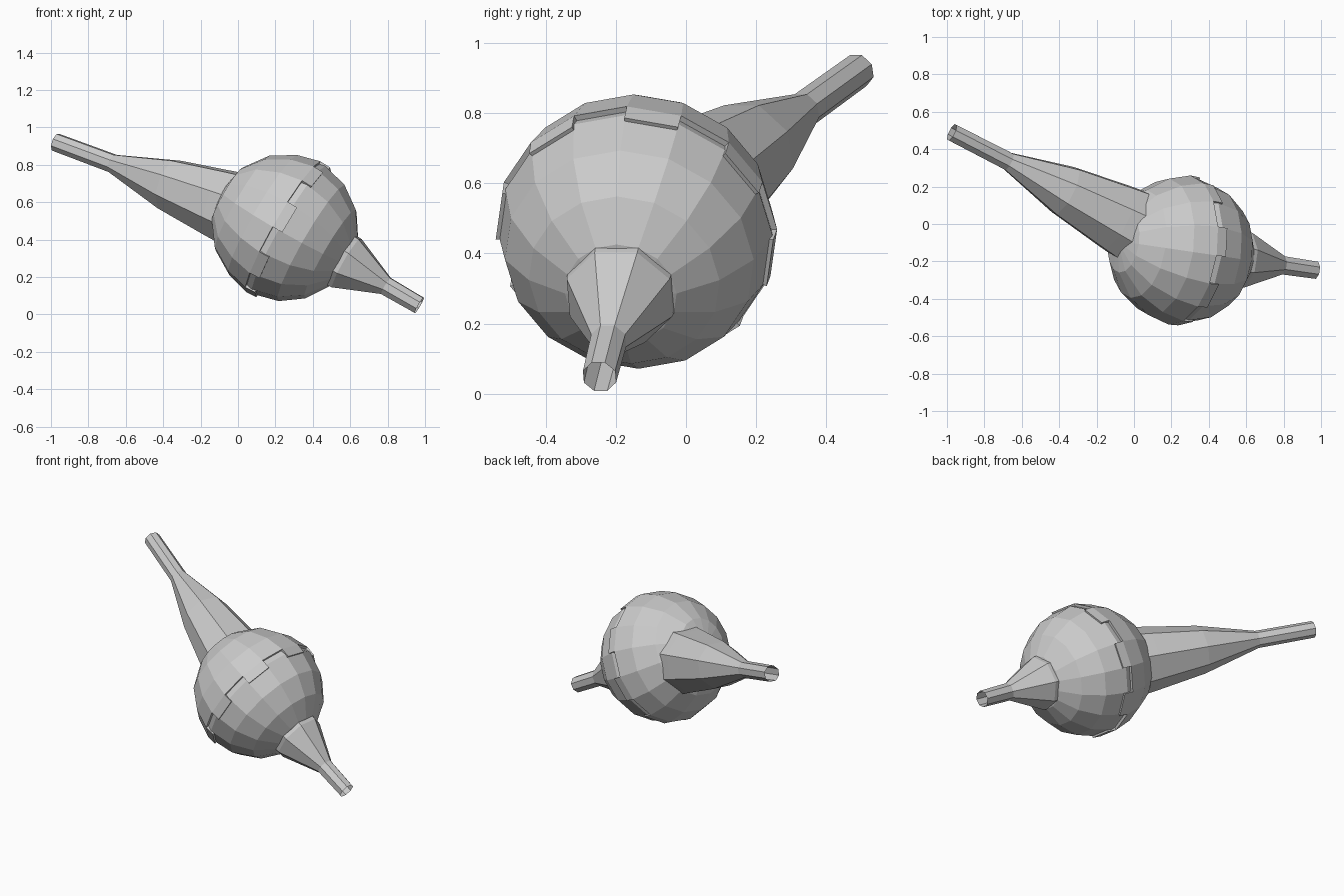
import bpy, bmesh
from math import sin, cos, pi, radians
from mathutils import Vector

if "Cube" in bpy.data.objects:
    bpy.data.objects.remove(bpy.data.objects["Cube"])

C = Vector((0.25, -0.14, 0.465))          # body centre
TIP_L = Vector((-0.973, 0.49, 0.92))      # end of the long neck
TIP_R = Vector((0.974, -0.247, 0.046))    # end of the short neck
AXIS_L = (TIP_L - C).normalized()
AXIS_R = (TIP_R - C).normalized()


def ring(bm, axis, dist, r, n, phase=0.0):
    q = axis.to_track_quat('Z', 'Y')
    return [bm.verts.new(C + q @ Vector((r * cos(2 * pi * (i + phase) / n),
                                         r * sin(2 * pi * (i + phase) / n), dist)))
            for i in range(n)]


def bridge(bm, a, b):
    n = len(a)
    for i in range(n):
        j = (i + 1) % n
        bm.faces.new((a[i], a[j], b[j], b[i]))


def finish(bm, name):
    bmesh.ops.recalc_face_normals(bm, faces=bm.faces)
    me = bpy.data.meshes.new(name)
    bm.to_mesh(me)
    bm.free()
    ob = bpy.data.objects.new(name, me)
    bpy.context.collection.objects.link(ob)
    return ob


def neck(name, axis, profile):
    # eight-sided open tube through (distance, radius) pairs
    bm = bmesh.new()
    rings = [ring(bm, axis, d, r, 8, 0.5) for d, r in profile]
    for a, b in zip(rings, rings[1:]):
        bridge(bm, a, b)
    return finish(bm, name)


def half_shell(name, axis, lats, radius, rim_radius, teeth=False):
    # faceted dome; an optional rim of alternating raised teeth
    bm = bmesh.new()
    n = 16
    rings = []
    for k, lat in enumerate(lats):
        r = rim_radius if k == 0 else radius
        t = radians(lat)
        rings.append(ring(bm, axis, r * sin(t), r * cos(t), n))
    for a, b in zip(rings, rings[1:]):
        bridge(bm, a, b)
    pole = bm.verts.new(C + axis * radius)
    for i in range(n):
        bm.faces.new((rings[-1][i], rings[-1][(i + 1) % n], pole))
    # inward lip under the rim
    lip = ring(bm, axis, rim_radius * sin(radians(lats[0])), radius * 0.85, n)
    bridge(bm, rings[0], lip)
    if teeth:
        for i in range(0, n, 2):
            j = i + 1
            tip, low = [], []
            for v in (rings[0][i], rings[0][j]):
                d = (v.co - C - axis * 0.06).normalized()
                tip.append(bm.verts.new(C + d * rim_radius))
                low.append(bm.verts.new(C + d * radius * 0.9))
            a, b = rings[0][i], rings[0][j]
            bm.faces.new((a, b, tip[1], tip[0]))
            bm.faces.new((tip[0], tip[1], low[1], low[0]))
            bm.faces.new((a, tip[0], low[0], lip[i]))
            bm.faces.new((b, tip[1], low[1], lip[j]))
    return finish(bm, name)


# body halves: toothed shell overlaps the plain one
half_shell("toothed_shell", -AXIS_R, (1, 20, 42, 65), 0.393, 0.403, True)
half_shell("plain_shell", AXIS_R, (-12, 4, 25, 46, 66), 0.395, 0.376)

# tapering necks with straight tube ends
neck("long_neck", AXIS_L, [(0.25, 0.215), (0.40, 0.195), (0.73, 0.145),
                           (1.09, 0.052), (1.45, 0.05)])
neck("short_neck", AXIS_R, [(0.30, 0.165), (0.385, 0.16), (0.63, 0.053), (0.838, 0.05)])
